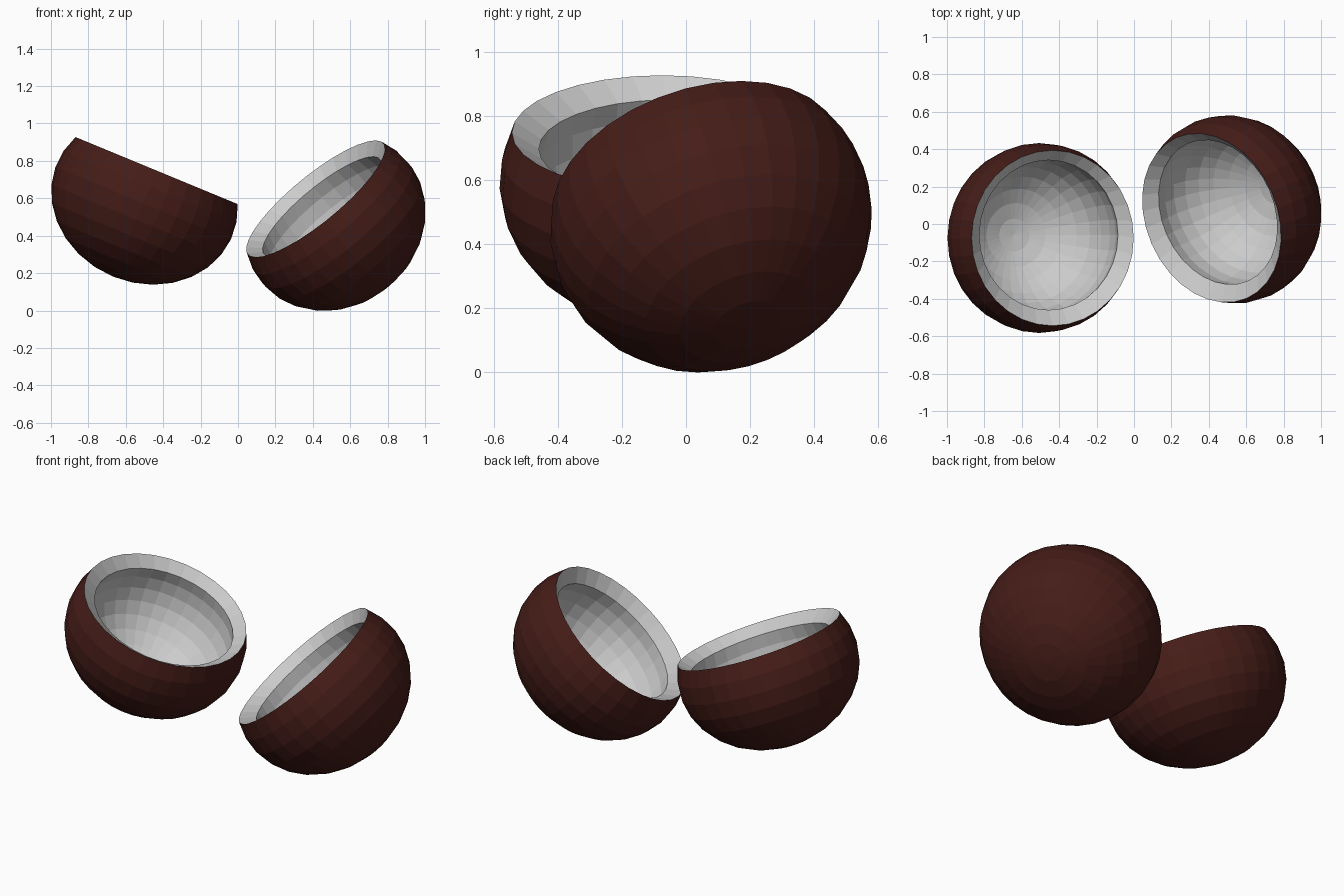
import bpy, bmesh, math
from mathutils import Vector, Matrix

if "Cube" in bpy.data.objects:
    bpy.data.objects.remove(bpy.data.objects["Cube"])

SEGS, RINGS = 32, 9
CUT, LIP = 0.17, 0.055          # rim height above bowl centre, drop to the inner edge
OUT_R, OUT_H = 0.508, 0.443     # outer bowl: across / along its axis
IN_R, IN_H = 0.421, 0.375       # inner hollow

brown = bpy.data.materials.new("husk_brown")
brown.diffuse_color = (0.06, 0.012, 0.009, 1)
brown.use_nodes = True
brown.node_tree.nodes["Principled BSDF"].inputs["Base Color"].default_value = brown.diffuse_color


def bowl_profile(r, h, top):
    """(radius, height) points from just above the pole up to the cut."""
    end = math.pi / 2 + math.asin(top / h)
    return [(r * math.sin(end * i / RINGS), -h * math.cos(end * i / RINGS))
            for i in range(1, RINGS + 1)]


def lathe(name, profile, pole, matrix, shift=0, inward=False, lip=None, mat=None):
    """Spin a bowl around its axis; the optional lip keeps the unshifted outer edge."""
    bm = bmesh.new()

    def ring(r, z, dy):
        return [bm.verts.new(matrix @ Vector((r * math.cos(a), r * math.sin(a), z))
                             + Vector((0, dy, 0)))
                for a in (2 * math.pi * k / SEGS for k in range(SEGS))]

    tip = bm.verts.new(matrix @ Vector((0, 0, pole)) + Vector((0, shift, 0)))
    rings = [ring(r, z, shift) for r, z in profile]
    if lip:
        rings.append(ring(*lip, 0))
    for k in range(SEGS):
        n = (k + 1) % SEGS
        bm.faces.new((tip, rings[0][n], rings[0][k]))
        for lo, hi in zip(rings, rings[1:]):
            bm.faces.new((lo[k], lo[n], hi[n], hi[k]))
    if inward:
        bmesh.ops.reverse_faces(bm, faces=bm.faces)
    mesh = bpy.data.meshes.new(name)
    bm.to_mesh(mesh)
    bm.free()
    if mat:
        mesh.materials.append(mat)
    obj = bpy.data.objects.new(name, mesh)
    bpy.context.collection.objects.link(obj)


def nut_half(side, rim_centre, normal):
    n = Vector(normal).normalized()
    centre = Vector(rim_centre) - n * CUT
    m = Matrix.Translation(centre) @ n.to_track_quat('Z', 'Y').to_matrix().to_4x4()
    outer = bowl_profile(OUT_R, OUT_H, CUT)
    inner = bowl_profile(IN_R, IN_H, CUT - LIP)
    # brown outer husk
    lathe("husk_" + side, outer, -OUT_H, m, mat=brown)
    # pale flesh lining with sloping rim, hollow slightly off-centre
    lathe("flesh_" + side, inner, -IN_H, m, shift=0.016, inward=True, lip=outer[-1])


nut_half("left", (-0.435, -0.075, 0.748), (0.382, 0, 0.924))
nut_half("right", (0.415, 0.0325, 0.597), (-0.61, -0.267, 0.745))
